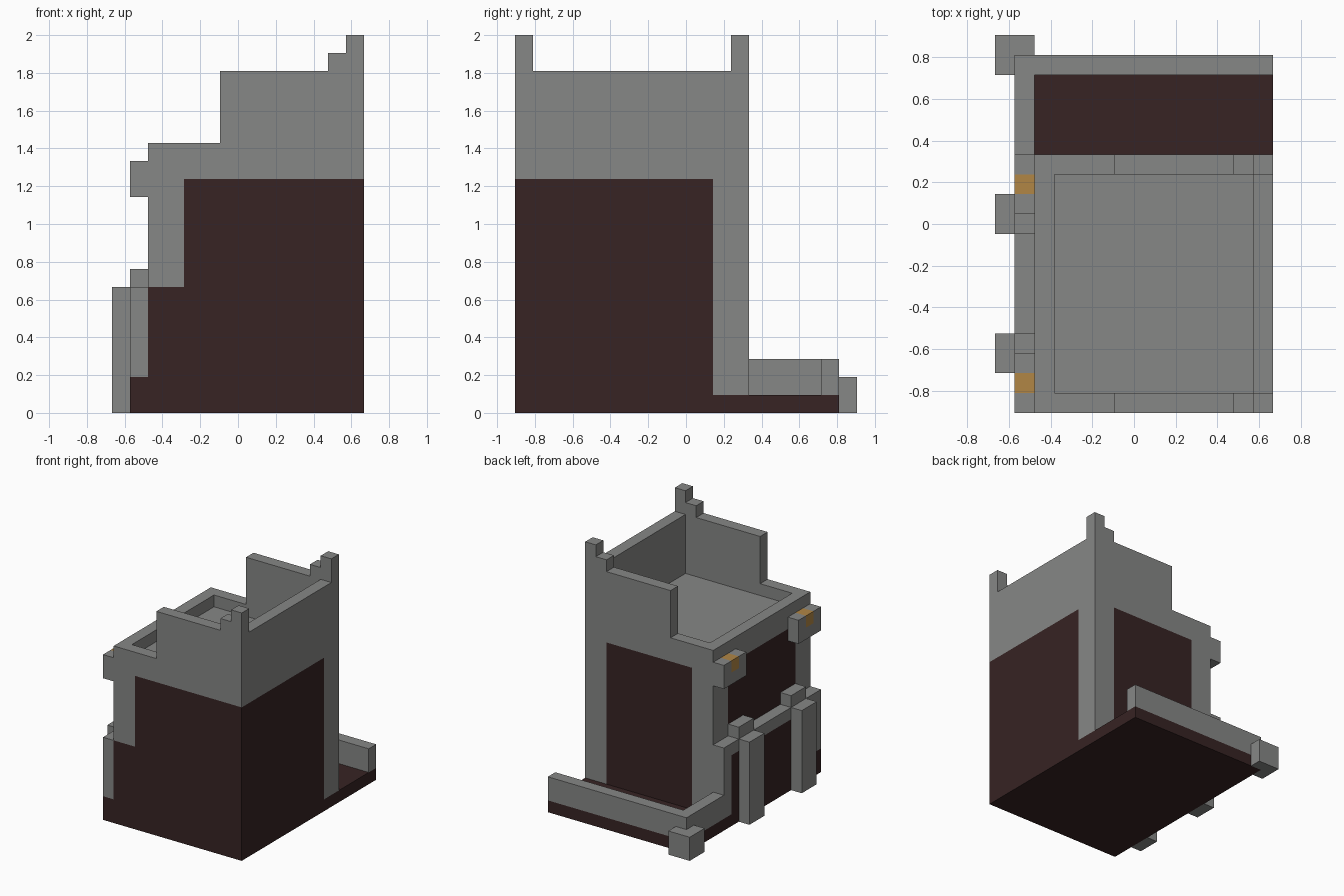
import bpy, bmesh
from mathutils import Vector

if "Cube" in bpy.data.objects:
    bpy.data.objects.remove(bpy.data.objects["Cube"], do_unlink=True)

# The design sits on a block grid: 14 wide, 19 deep, 21 high
UNIT = 2 / 21
ORIGIN = Vector((7, 9.5, 0))
DEPTH = 13  # depth of the building without its terrace
GREY, DARK, AMBER = range(3)


def material(name, colour):
    mat = bpy.data.materials.new(name)
    mat.use_nodes = True
    mat.diffuse_color = (*colour, 1)
    mat.node_tree.nodes["Principled BSDF"].inputs["Base Color"].default_value = (*colour, 1)
    return mat


MATERIALS = [
    material("stone grey", (0.24, 0.242, 0.238)),
    material("dark brown", (0.038, 0.017, 0.017)),
    material("amber", (0.44, 0.24, 0.06)),
]


def finish(name, bm, rule):
    """Colour the faces by rule(centre, normal) in grid units, then place the part."""
    bmesh.ops.recalc_face_normals(bm, faces=bm.faces)
    for face in bm.faces:
        face.material_index = rule(face.calc_center_median(), face.normal)
    for vert in bm.verts:
        vert.co = (vert.co - ORIGIN) * UNIT
    mesh = bpy.data.meshes.new(name)
    bm.to_mesh(mesh)
    bm.free()
    for mat in MATERIALS:
        mesh.materials.append(mat)
    bpy.context.collection.objects.link(bpy.data.objects.new(name, mesh))


def plain(index):
    return lambda c, n: index


def box(name, low, high, rule=plain(GREY), cuts=((), (), ())):
    """Box between two grid corners, cut along the given x, y and z planes."""
    bm = bmesh.new()
    bmesh.ops.create_cube(bm, size=1)
    low, high = Vector(low), Vector(high)
    for vert in bm.verts:
        vert.co = (low + high) / 2 + vert.co * (high - low)
    for axis, places in enumerate(cuts):
        normal = Vector([float(i == axis) for i in range(3)])
        for place in places:
            geom = bm.verts[:] + bm.edges[:] + bm.faces[:]
            bmesh.ops.bisect_plane(bm, geom=geom, plane_co=normal * place, plane_no=normal)
    finish(name, bm, rule)


def prism(name, outline, direction):
    """Grey solid made by pushing a flat outline along a direction."""
    bm = bmesh.new()
    face = bm.faces.new([bm.verts.new(p) for p in outline])
    result = bmesh.ops.extrude_face_region(bm, geom=[face], use_keep_orig=True)
    moved = [v for v in result["geom"] if isinstance(v, bmesh.types.BMVert)]
    bmesh.ops.translate(bm, verts=moved, vec=direction)
    finish(name, bm, plain(GREY))


# Main block, with dark panels set into its stone walls
def body_rule(c, n):
    if n.z < -0.5:
        return DARK
    if n.y < -0.5:
        dark = c.z < 7 or (c.x > 4 and c.z < 13)
    elif n.y > 0.5:
        dark = 4 < c.x < 12 and 1 < c.z < 13
    elif n.x > 0.5:
        dark = c.z < 1 or (c.y < 11 and c.z < 13)
    else:
        dark = 2 < c.y < 11 and 7 < c.z < 13 and n.x < -0.5
    return DARK if dark else GREY


box("main_block", (2, 0, 0), (14, DEPTH, 14), body_rule,
    cuts=((4, 12), (2, 11), (1, 7, 13)))


# Shallow lower bay on the right side
def bay_rule(c, n):
    if n.z < -0.5 or (n.y < -0.5 and c.z < 2):
        return DARK
    if n.x < -0.5:
        low = c.z < 1 or (c.y < 1 and c.z < 2)
        if low or (1 < c.y < 12 and c.z < 6):
            return DARK
    return GREY


box("side_bay", (1, 0, 0), (2, DEPTH, 7), bay_rule, cuts=((), (1, 12), (1, 2, 6)))

# Stepped parapets at the front and back, plain ones at the sides
steps = [(2, 14), (14, 14), (14, 21), (13, 21), (13, 20),
         (12, 20), (12, 19), (6, 19), (6, 15), (2, 15)]
for name, y in (("front_parapet", 0), ("back_parapet", DEPTH - 1)):
    prism(name, [(x, y, z) for x, z in steps], (0, 1, 0))
box("left_parapet", (13, 1, 14), (14, DEPTH - 1, 19))
box("right_parapet", (2, 1, 14), (3, DEPTH - 1, 15))


# Pillars, caps and lamp brackets, mirrored about the middle of the side
def lamp_rule(middle):
    return lambda c, n: AMBER if abs(c.y - middle) < 0.5 and c.z > 13 and n.z > -0.5 else GREY


def span(start, end, flip):
    return (DEPTH - end, DEPTH - start) if flip else (start, end)


for side, flip in (("front", False), ("back", True)):
    a, b = span(2, 4, flip)
    box(side + "_pillar", (0, a, 0), (1, b, 7))
    box(side + "_pillar_cap", (1, a, 7), (2, b, 8))
    a, b = span(0, 3, flip)
    box(side + "_lamp_bracket", (1, a, 12), (2, b, 14), lamp_rule((a + b) / 2),
        cuts=((), (a + 1, b - 1), (13,)))

# Back terrace with its low wall and corner post
box("terrace_floor", (1, DEPTH, 0), (14, 18, 1), plain(DARK))
box("terrace_side_wall", (1, DEPTH, 1), (2, 17, 3))
box("terrace_back_wall", (1, 17, 1), (14, 18, 3))
post = [(0, 17), (1, 17), (1, 18), (2, 18), (2, 19), (0, 19)]
prism("terrace_corner_post", [(x, y, 0) for x, y in post], (0, 0, 2))
